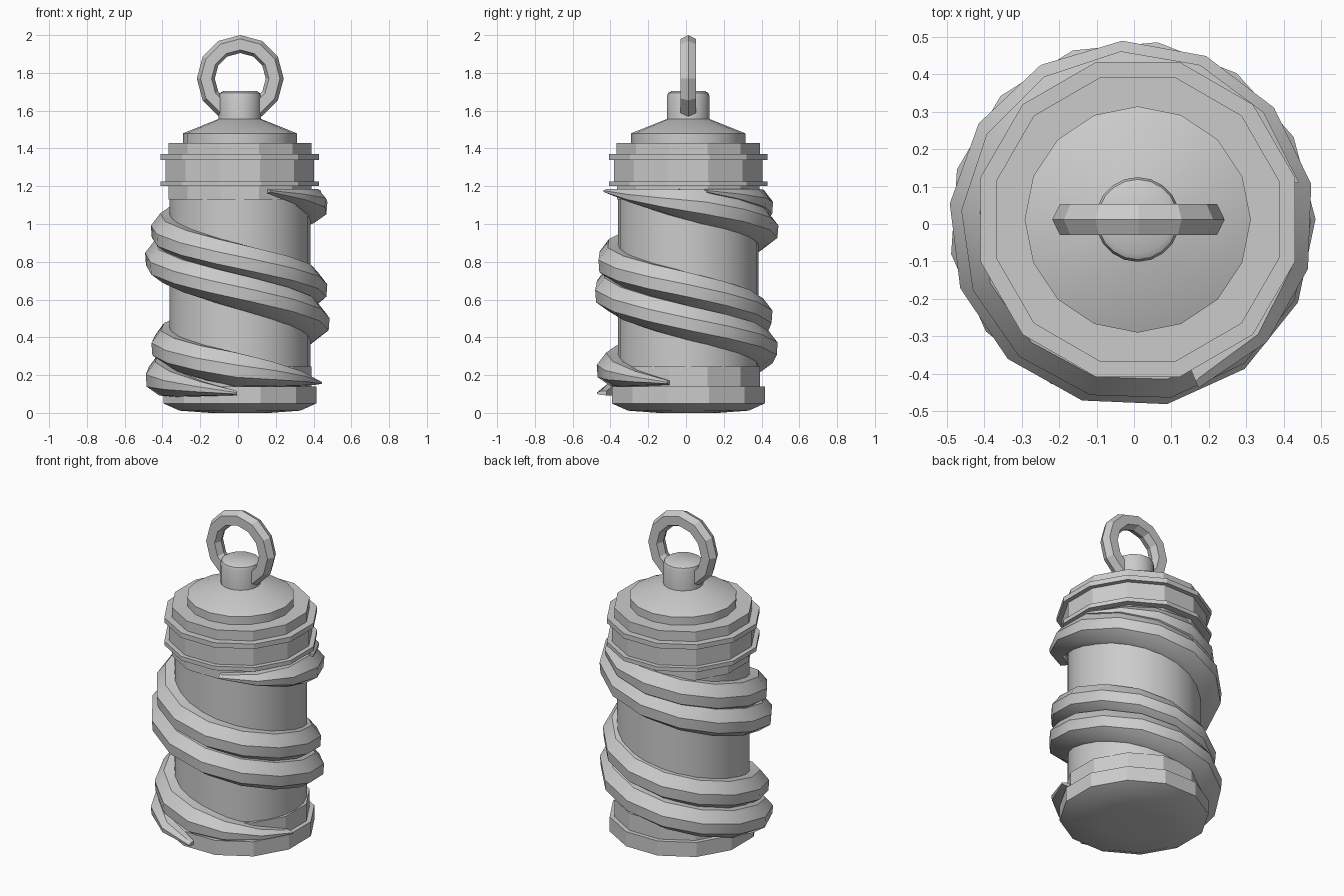
import bpy, bmesh
from math import sin, cos, pi, radians

if "Cube" in bpy.data.objects:
    bpy.data.objects.remove(bpy.data.objects["Cube"])

CX, CY = 0.01, 0.012  # axis of the canister


def make_object(name, rings, closed=False, caps=False, smooth=None):
    """Skin consecutive rings of points into one mesh object."""
    bm = bmesh.new()
    vs = [[bm.verts.new(p) for p in ring] for ring in rings]
    n = len(vs[0])
    for i in range(len(vs) if closed else len(vs) - 1):
        a, b = vs[i], vs[(i + 1) % len(vs)]
        for j in range(n):
            k = (j + 1) % n
            bm.faces.new((a[j], a[k], b[k], b[j]))
    if caps:
        bm.faces.new(vs[0])
        bm.faces.new(vs[-1])
    bmesh.ops.recalc_face_normals(bm, faces=bm.faces)
    me = bpy.data.meshes.new(name)
    bm.to_mesh(me)
    bm.free()
    ob = bpy.data.objects.new(name, me)
    bpy.context.collection.objects.link(ob)
    if smooth:
        bpy.ops.object.select_all(action='DESELECT')
        ob.select_set(True)
        bpy.context.view_layer.objects.active = ob
        bpy.ops.object.shade_smooth_by_angle(angle=radians(smooth))
    return ob


def lathe(name, profile, sides, flat_front=False, smooth=None):
    """Revolve (radius, z); flat_front turns a face to each axis, radius = apothem."""
    off = pi / sides if flat_front else 0
    k = 1 / cos(pi / sides) if flat_front else 1
    rings = [[(CX + r * k * cos(off + 2 * pi * j / sides),
               CY + r * k * sin(off + 2 * pi * j / sides), z) for j in range(sides)]
             for r, z in profile]
    return make_object(name, rings, caps=True, smooth=smooth)


# Faceted base, smooth barrel and stepped collar
lathe("base", [(0.16, 0), (0.32, 0.012), (0.405, 0.05), (0.405, 0.14),
               (0.379, 0.14), (0.379, 0.245), (0.36, 0.245)], 12, True, smooth=20)
lathe("barrel", [(0.373, 0.2), (0.373, 1.15)], 24, smooth=30)
lathe("collar", [(0.36, 1.13), (0.378, 1.13), (0.378, 1.2), (0.42, 1.2), (0.42, 1.225),
                 (0.393, 1.225), (0.393, 1.34), (0.42, 1.34), (0.42, 1.37),
                 (0.379, 1.37), (0.379, 1.43), (0.28, 1.43)], 12, True)

# Conical cap and knob
lathe("cap", [(0.302, 1.42), (0.302, 1.48), (0.11, 1.557)], 16, smooth=30)
lathe("knob", [(0.113, 1.54), (0.113, 1.675), (0.107, 1.693), (0.09, 1.703)], 20, smooth=40)

# Hanging ring with a hexagonal section
section = [(0.23, 0), (0.21, 0.041), (0.152, 0.041), (0.135, 0), (0.152, -0.041), (0.21, -0.041)]
make_object("hanging_ring",
            [[(0.012 + r * cos(t), CY + y, 1.77 + r * sin(t)) for r, y in section]
             for t in (2 * pi * i / 12 for i in range(12))], closed=True)

# Two tapered bands spiralling down around the barrel
BAND = [(-0.12, 0.085), (-0.05, 0.085), (0, 0.02), (-0.005, -0.045), (-0.07, -0.09), (-0.12, -0.1)]


def spiral(name, start, end, heights, radius, cx, cy):
    steps = 26
    rings = []
    for i in range(steps + 1):
        u = i / steps
        a = radians(start + (end - start) * u)
        # piecewise height along the turn, flatter at both ends
        f = u * (len(heights) - 1)
        k = min(int(f), len(heights) - 2)
        z = heights[k] + (heights[k + 1] - heights[k]) * (f - k)
        s = min(1, 0.12 + min(u, 1 - u) / 0.11 * 0.88)
        ring = []
        for dr, dz in BAND:
            r = radius - 0.02 * (1 - s) + dr * (0.35 + 0.65 * s)
            ring.append((cx + r * cos(a), cy + r * sin(a), z + dz * s))
        rings.append(ring)
    return make_object(name, rings, caps=True, smooth=30)


spiral("spiral_band_a", 15, 708, [1.175, 1.09, 0.95, 0.80, 0.66, 0.51, 0.37, 0.24, 0.16],
       0.468, 0.005, -0.005)
spiral("spiral_band_b", -68, 630, [1.175, 1.09, 0.95, 0.79, 0.63, 0.47, 0.33, 0.19, 0.105],
       0.49, -0.005, 0.0)
